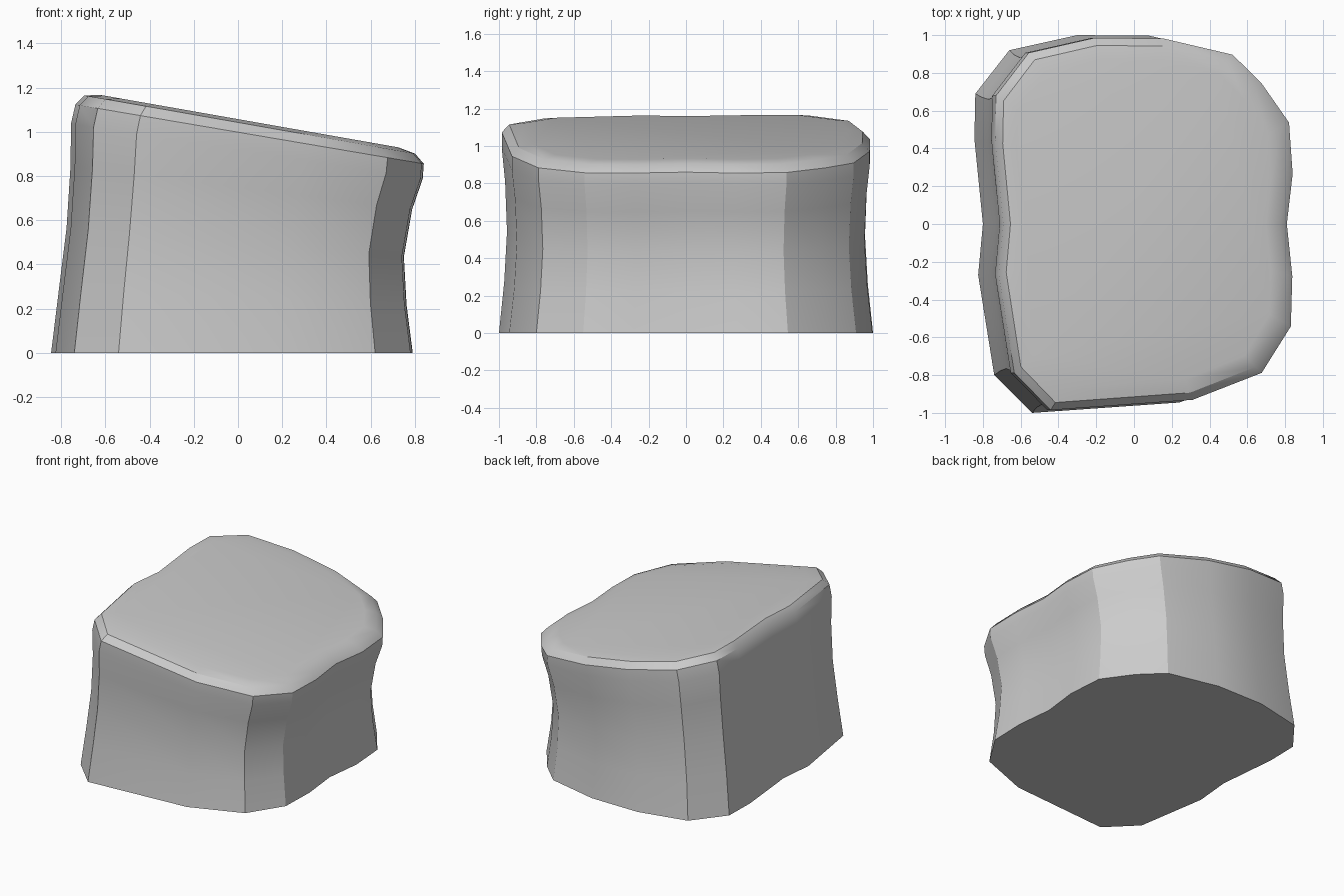
import bpy, bmesh

if "Cube" in bpy.data.objects:
    bpy.data.objects.remove(bpy.data.objects["Cube"])

# Footprint outline, clockwise from the right side
outline = [(.79, .27), (.758, 0), (.788, -.28), (.78, -.55), (.62, -.80), (.24, -.945),
           (-.54, -1), (-.74, -.80), (-.825, -.27), (-.80, 0), (-.845, .45), (-.84, .69),
           (-.66, .92), (-.30, 1), (.08, .997), (.46, .91), (.62, .755), (.77, .545)]

# Waisted wall sections: height fraction, left x, right x, y scale
walls = [(0, -.845, .79, 1), (.25, -.81, .762, .972), (.5, -.775, .75, .957),
         (.75, -.757, .787, .967), (.92, -.755, .835, .985), (1, -.735, .84, .985)]

# Rounded rim: inset and rise above the wall top
rim = [(.04, .045), (.115, .06)]

bm = bmesh.new()
rings = []


def wall_xy(x, y, left, right, sy):
    return left + (x + .845) / 1.635 * (right - left), y * sy


for t, left, right, sy in walls:
    ring = []
    for p in outline:
        x, y = wall_xy(*p, left, right, sy)
        ring.append(bm.verts.new((x, y, t * (.998 - .17 * x))))
    rings.append(ring)

for inset, rise in rim:
    ring = []
    for p in outline:
        x, y = wall_xy(*p, -.735 + inset, .84 - inset, .985 - inset)
        ring.append(bm.verts.new((x, y, .997 + rise - .176 * x)))
    rings.append(ring)

# Skin the sections and close both ends
n = len(outline)
for a, b in zip(rings, rings[1:]):
    for i in range(n):
        j = (i + 1) % n
        bm.faces.new((a[i], a[j], b[j], b[i]))
bm.faces.new(rings[0])
bm.faces.new(rings[-1])
bmesh.ops.recalc_face_normals(bm, faces=bm.faces)

mesh = bpy.data.meshes.new("sloped_block")
bm.to_mesh(mesh)
bm.free()
block = bpy.data.objects.new("sloped_block", mesh)
bpy.context.collection.objects.link(block)
bpy.context.view_layer.objects.active = block
block.select_set(True)
bpy.ops.object.shade_smooth_by_angle(angle=.52)
